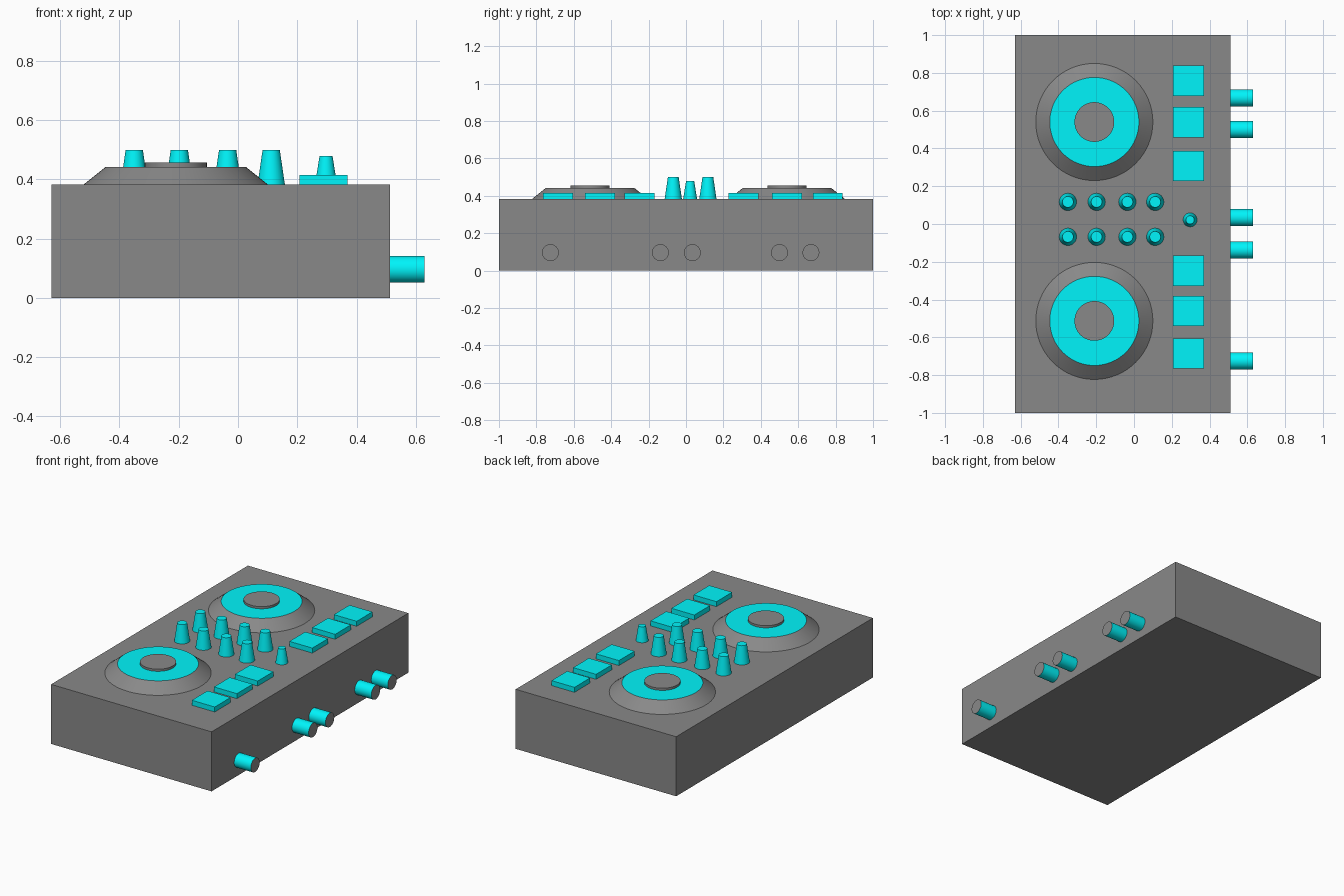
import bpy, bmesh, math
from mathutils import Matrix

if "Cube" in bpy.data.objects:
    bpy.data.objects.remove(bpy.data.objects["Cube"])

TOP = 0.383  # height of the control surface


def material(name, colour):
    mat = bpy.data.materials.new(name)
    mat.diffuse_color = (*colour, 1.0)
    mat.use_nodes = True
    mat.node_tree.nodes["Principled BSDF"].inputs["Base Color"].default_value = mat.diffuse_color
    return mat


cyan = material("cyan", (0.0, 0.91, 0.96))
grey = material("dark_grey", (0.25, 0.25, 0.25))


def finish(bm, name, mat):
    bmesh.ops.recalc_face_normals(bm, faces=bm.faces)
    me = bpy.data.meshes.new(name)
    bm.to_mesh(me)
    bm.free()
    me.materials.append(mat)
    ob = bpy.data.objects.new(name, me)
    bpy.context.collection.objects.link(ob)
    return ob


def box(name, lo, hi, mat):
    bm = bmesh.new()
    bmesh.ops.create_cube(bm, size=1)
    for v in bm.verts:
        v.co = [l + (c + 0.5) * (h - l) for c, l, h in zip(v.co, lo, hi)]
    return finish(bm, name, mat)


def lathe(name, profile, loc, mat, sides=32, along_x=False):
    """Revolve (radius, height) points around the local z axis."""
    bm = bmesh.new()
    verts = [bm.verts.new((r, 0, h)) for r, h in profile]
    edges = [bm.edges.new(pair) for pair in zip(verts, verts[1:])]
    bmesh.ops.spin(bm, geom=verts + edges, cent=(0, 0, 0), axis=(0, 0, 1),
                   angle=2 * math.pi, steps=sides)
    bmesh.ops.remove_doubles(bm, verts=bm.verts, dist=1e-4)
    ob = finish(bm, name, mat)
    # open strips: make sure the normals point outwards / upwards
    if sum(p.normal.dot(p.center) + p.normal.z for p in ob.data.polygons) < 0:
        ob.data.flip_normals()
    turn = Matrix.Rotation(math.pi / 2, 4, 'Y') if along_x else Matrix()
    ob.data.transform(Matrix.Translation(loc) @ turn)
    ob.data.shade_smooth()
    ob.data.set_sharp_from_angle(angle=math.radians(30))
    return ob


def knob(name, x, y, r_base, r_top, height):
    lathe(name, [(0, 0), (r_base, 0), (r_top, height), (0, height)],
          (x, y, TOP), cyan)


# Main housing
box("housing", (-0.63, -1, 0), (0.512, 1, TOP), grey)

# Two turntable platters: sloped grey base, coloured ring, raised grey hub
for y in (0.54, -0.513):
    at = (-0.21, y, TOP)
    lathe("platter_base", [(0.31, 0), (0.236, 0.059)], at, grey, sides=64)
    lathe("platter_ring", [(0.236, 0.059), (0.105, 0.059)], at, cyan, sides=64)
    lathe("platter_hub", [(0.105, 0.059), (0.105, 0.073), (0, 0.073)], at, grey, sides=64)

# Mixer knobs in two rows, and one small knob beside them
for x in (-0.35, -0.198, -0.035, 0.112):
    for y in (0.117, -0.068):
        knob("mixer_knob", x, y, 0.046, 0.029, 0.116)
knob("small_knob", 0.297, 0.022, 0.037, 0.022, 0.095)

# Square pads, three per deck
for y in (0.758, 0.539, 0.307, -0.248, -0.46, -0.685):
    box("pad", (0.207, y - 0.08, TOP), (0.37, y + 0.08, TOP + 0.032), cyan)

# Sockets on the side: coloured barrel with a grey end
for y in (0.668, 0.5, 0.034, -0.137, -0.725):
    at = (0.51, y, 0.096)
    lathe("socket_barrel", [(0.045, 0), (0.045, 0.12)], at, cyan, along_x=True)
    lathe("socket_end", [(0.045, 0.12), (0, 0.12)], at, grey, along_x=True)
